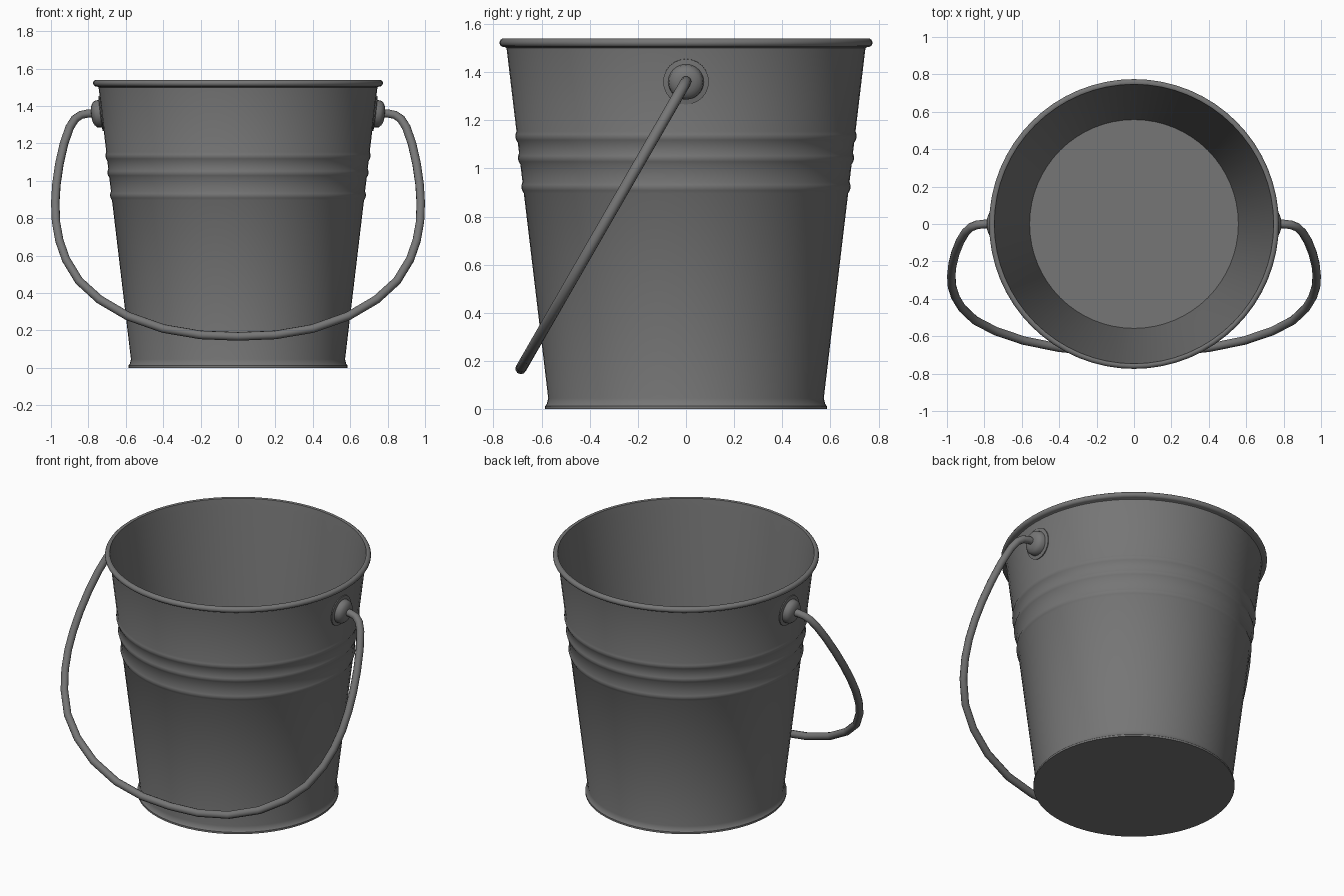
import bpy, bmesh, math
from mathutils import Matrix

if "Cube" in bpy.data.objects:
    bpy.data.objects.remove(bpy.data.objects["Cube"])

# Dark grey metal shared by every part
metal = bpy.data.materials.new("dark_metal")
metal.diffuse_color = (0.18, 0.18, 0.18, 1)
metal.use_nodes = True
metal.node_tree.nodes["Principled BSDF"].inputs["Base Color"].default_value = metal.diffuse_color


def wall(z):
    return 0.567 + 0.119 * z


def finish(ob):
    ob.data.materials.append(metal)
    bpy.ops.object.select_all(action='DESELECT')
    ob.select_set(True)
    bpy.context.view_layer.objects.active = ob
    bpy.ops.object.shade_smooth_by_angle(angle=math.radians(40))


def lathe(name, profile, steps, matrix=Matrix()):
    """Spin (radius, height) points around z, then place with matrix."""
    bm = bmesh.new()
    vs = [bm.verts.new((r, 0, z)) for r, z in profile]
    es = [bm.edges.new(p) for p in zip(vs, vs[1:])]
    bmesh.ops.spin(bm, geom=vs + es, cent=(0, 0, 0), axis=(0, 0, 1),
                   angle=math.tau, steps=steps)
    bmesh.ops.remove_doubles(bm, verts=bm.verts, dist=1e-5)
    bmesh.ops.transform(bm, matrix=matrix, verts=bm.verts)
    bmesh.ops.recalc_face_normals(bm, faces=bm.faces)
    me = bpy.data.meshes.new(name)
    bm.to_mesh(me)
    bm.free()
    ob = bpy.data.objects.new(name, me)
    bpy.context.collection.objects.link(ob)
    finish(ob)


# Pail: flanged base, tapered wall with three soft ridges, rolled rim, inner wall, floor
profile = [(0, 0), (0.586, 0), (0.586, 0.012), (0.579, 0.02), (wall(0.045), 0.045)]
for z in (0.92, 1.04, 1.13):
    for dz, bulge in ((-0.024, 0), (-0.012, 0.005), (0, 0.008), (0.012, 0.005), (0.024, 0)):
        profile.append((wall(z + dz) + bulge, z + dz))
profile.append((wall(1.5), 1.5))
for i in range(9):
    a = math.radians(-100 + 28 * i)
    profile.append((0.757 + 0.018 * math.cos(a), 1.522 + 0.018 * math.sin(a)))
profile += [(wall(1.49) - 0.005, 1.49), (0.558, 0.025), (0, 0.025)]
lathe("pail_body", profile, 64)

# Handle mounts: thin plate with a domed boss on each side, tilted with the wall
mount = [(0, -0.003), (0.095, -0.003), (0.095, 0.003), (0.074, 0.006),
         (0.071, 0.030), (0.058, 0.043), (0.040, 0.051), (0.02, 0.054), (0, 0.054)]
tilt = math.pi / 2 + math.atan(0.119)
for side, label in ((1, "right"), (-1, "left")):
    place = (Matrix.Translation((side * 0.731, 0, 1.36))
             @ Matrix.Rotation(side * tilt, 4, 'Y'))
    lathe(label + "_handle_mount", mount, 24, place)

# Wire handle: bent rod lying in a tilted plane, resting towards the front
half = [(0.75, 1.36), (0.80, 1.36), (0.84, 1.352), (0.872, 1.33), (0.9, 1.285),
        (0.93, 1.2), (0.955, 1.09), (0.971, 0.98), (0.977, 0.88), (0.973, 0.78),
        (0.955, 0.68), (0.92, 0.58), (0.85, 0.465), (0.74, 0.365), (0.59, 0.277),
        (0.4, 0.21), (0.2, 0.176), (0, 0.168)]
path = half + [(-x, z) for x, z in reversed(half[:-1])]
cu = bpy.data.curves.new("handle", 'CURVE')
cu.dimensions = '3D'
cu.bevel_depth = 0.023
cu.bevel_resolution = 3
cu.use_fill_caps = True
sp = cu.splines.new('POLY')
sp.points.add(len(path) - 1)
for p, (x, z) in zip(sp.points, path):
    p.co = (x, -0.686 * (1.36 - z) / 1.192, z, 1)
handle = bpy.data.objects.new("handle", cu)
bpy.context.collection.objects.link(handle)
bpy.ops.object.select_all(action='DESELECT')
handle.select_set(True)
bpy.context.view_layer.objects.active = handle
bpy.ops.object.convert(target='MESH')
finish(bpy.context.view_layer.objects.active)
